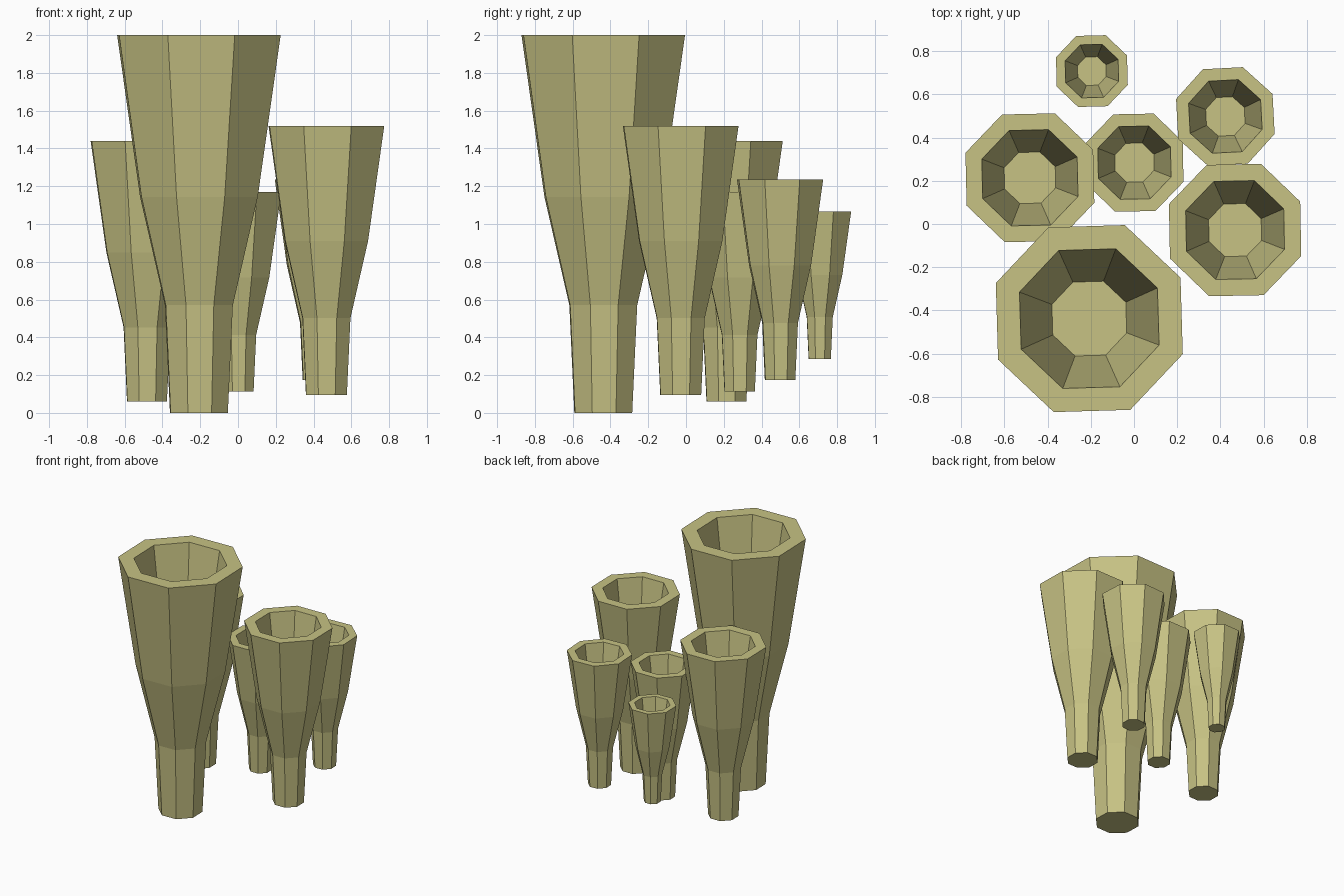
import bpy, bmesh, math

if "Cube" in bpy.data.objects:
    bpy.data.objects.remove(bpy.data.objects["Cube"])

SIDES = 8
# (radius factor, height factor): outer wall upward, rim, then the hollow's floor
PROFILE = [(0.354, 0.0), (0.415, 0.285), (0.72, 0.572), (1.0, 1.0),
           (0.747, 1.0), (0.40, 0.5)]

mat = bpy.data.materials.new("tube_khaki")
mat.diffuse_color = (0.57, 0.54, 0.23, 1)
mat.use_nodes = True
mat.node_tree.nodes["Principled BSDF"].inputs["Base Color"].default_value = mat.diffuse_color


def tube(name, x, y, z0, z1, radius, angle):
    """Flared octagonal tube, closed below and hollow on top."""
    bm = bmesh.new()
    rings = []
    for r, h in PROFILE:
        ring = []
        for i in range(SIDES):
            a = math.radians(angle) + math.tau * i / SIDES
            ring.append(bm.verts.new((r * radius * math.cos(a),
                                      r * radius * math.sin(a),
                                      h * (z1 - z0))))
        rings.append(ring)
    for lo, hi in zip(rings, rings[1:]):
        for i in range(SIDES):
            j = (i + 1) % SIDES
            bm.faces.new((lo[i], lo[j], hi[j], hi[i]))
    bm.faces.new(rings[0][::-1])   # underside
    bm.faces.new(rings[-1])        # floor of the hollow
    me = bpy.data.meshes.new(name)
    bm.to_mesh(me)
    bm.free()
    me.materials.append(mat)
    ob = bpy.data.objects.new(name, me)
    ob.location = (x, y, z0)
    bpy.context.collection.objects.link(ob)


# name, x, y, bottom, top, rim radius, turn in degrees
tube("large_front_tube", -0.207, -0.438, 0.0, 2.0, 0.463, 24.2)
tube("right_tube", 0.468, -0.028, 0.095, 1.52, 0.329, 23.6)
tube("left_tube", -0.482, 0.214, 0.06, 1.44, 0.32, 23.8)
tube("middle_tube", 0.002, 0.284, 0.112, 1.17, 0.244, 23.6)
tube("back_right_tube", 0.423, 0.498, 0.175, 1.235, 0.242, 25.5)
tube("small_back_tube", -0.195, 0.708, 0.285, 1.065, 0.178, 24.0)
